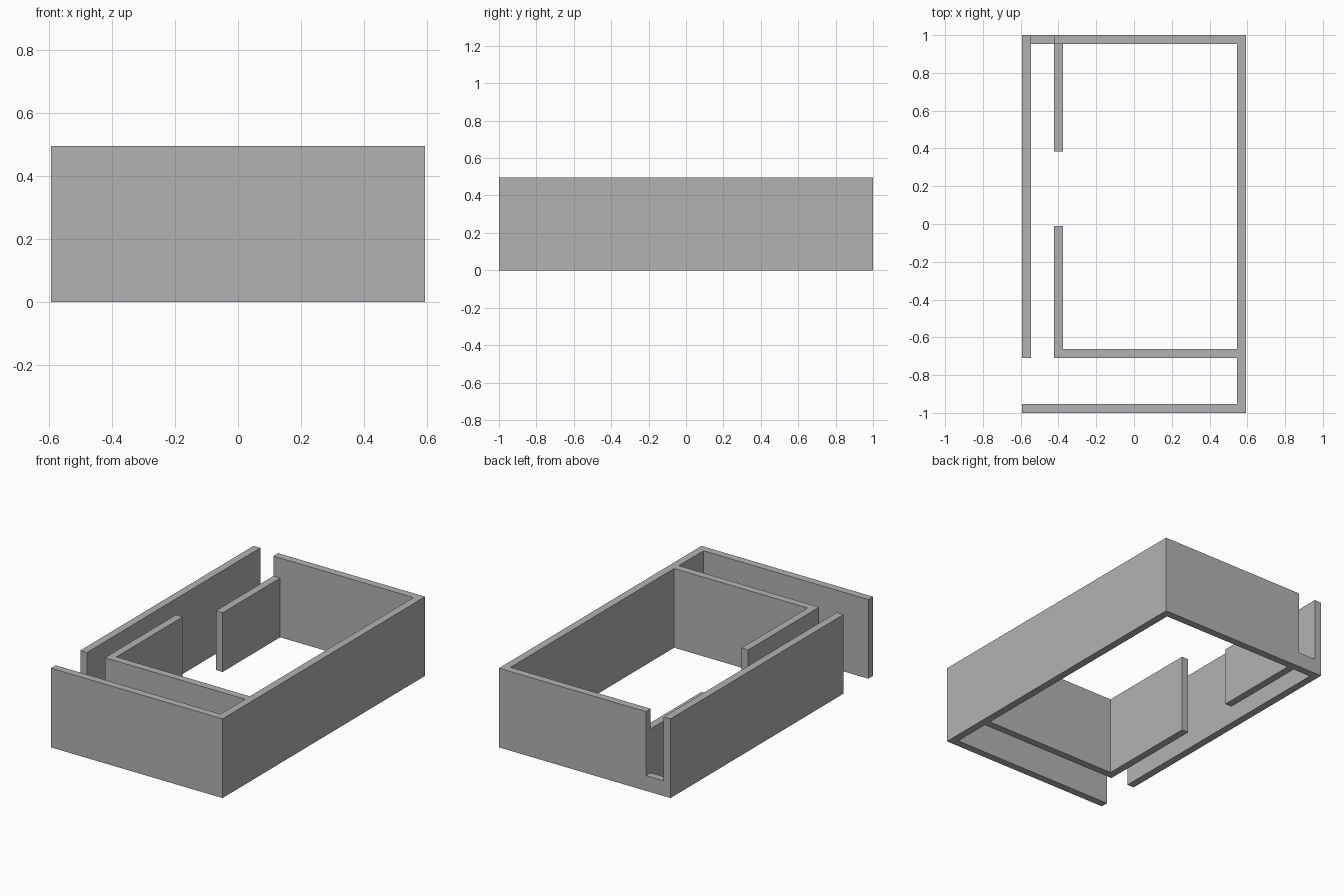
import bpy
import bmesh

old = bpy.data.objects.get("Cube")
if old:
    bpy.data.objects.remove(old, do_unlink=True)

# Overall plan dimensions
W, L, T = 0.593, 1.0, 0.047        # half width, half length, wall thickness
HEIGHT, LOW, SILL = 0.495, 0.37, 0.095
ROOM_X, ROOM_Y = -0.423, -0.71     # outer corner of the inner room
DOOR_FRONT, DOOR_BACK = -0.01, 0.385

grey = bpy.data.materials.new("wall grey")
grey.use_nodes = True
grey.diffuse_color = (0.45, 0.45, 0.45, 1)
grey.node_tree.nodes["Principled BSDF"].inputs["Base Color"].default_value = grey.diffuse_color


def extrude_plan(name, outline, height):
    """Raise a floor plan outline from the ground into a solid wall."""
    bm = bmesh.new()
    base = bm.faces.new([bm.verts.new((x, y, 0)) for x, y in outline])
    top = bmesh.ops.extrude_face_region(bm, geom=[base], use_keep_orig=True)["geom"]
    for v in top:
        if isinstance(v, bmesh.types.BMVert):
            v.co.z = height
    bmesh.ops.recalc_face_normals(bm, faces=bm.faces)
    mesh = bpy.data.meshes.new(name)
    bm.to_mesh(mesh)
    bm.free()
    mesh.materials.append(grey)
    obj = bpy.data.objects.new(name, mesh)
    bpy.context.collection.objects.link(obj)
    return obj


def wall(name, x0, x1, y0, y1, height):
    return extrude_plan(name, [(x0, y0), (x1, y0), (x1, y1), (x0, y1)], height)


# Front, side and back walls with the inner room wall, as one continuous outline
extrude_plan("main_walls", [
    (-W, -L), (W, -L), (W, L), (ROOM_X, L),
    (ROOM_X, L - T), (W - T, L - T), (W - T, ROOM_Y + T),
    (ROOM_X + T, ROOM_Y + T), (ROOM_X + T, DOOR_FRONT), (ROOM_X, DOOR_FRONT),
    (ROOM_X, ROOM_Y), (W - T, ROOM_Y), (W - T, -L + T), (-W, -L + T),
], HEIGHT)

# Corridor side wall, the sill at its back end and the lower partition
wall("corridor_wall", -W, -W + T, ROOM_Y, L, HEIGHT)
wall("back_sill", -W + T, ROOM_X, L - T, L, SILL)
wall("low_partition", ROOM_X, ROOM_X + T, DOOR_BACK, L - T, LOW)
